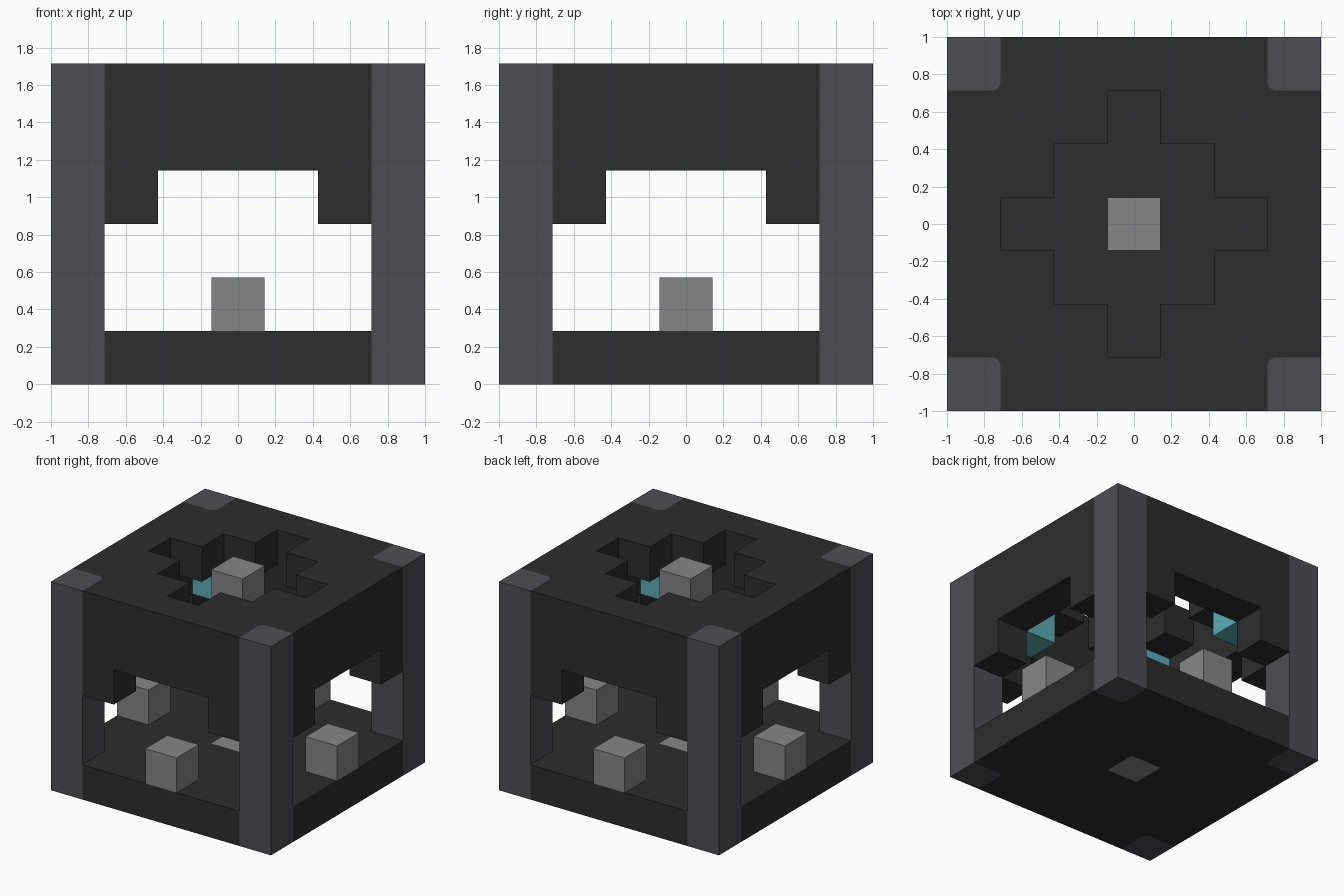
import bpy
import bmesh
from math import pi, cos, sin
from mathutils import Matrix

if "Cube" in bpy.data.objects:
    bpy.data.objects.remove(bpy.data.objects["Cube"], do_unlink=True)

U = 2 / 7  # one cell of the block grid


def material(name, r, g, b):
    m = bpy.data.materials.new(name)
    m.use_nodes = True
    m.diffuse_color = (r, g, b, 1)
    m.node_tree.nodes["Principled BSDF"].inputs["Base Color"].default_value = (r, g, b, 1)
    return m


dark = material("charcoal", 0.026, 0.026, 0.026)
slate = material("slate_grey", 0.076, 0.074, 0.087)
grey = material("mid_grey", 0.238, 0.238, 0.238)
teal = material("teal", 0.1, 0.42, 0.45)

UPRIGHT = Matrix.Rotation(pi / 2, 4, "X")  # turns an xy outline into an xz one


def prism(name, points, low, high, mats, turn=0, base=Matrix(), side=None, caps=None):
    """Extrude an outline, given in cells, between two levels; turn is in quarter turns."""
    side = side or range(len(points))
    caps = caps or [range(len(points))]
    bm = bmesh.new()
    a, b = [[bm.verts.new((x, y, h)) for x, y in points] for h in (low, high)]
    for ring in (a, b):
        for k, cap in enumerate(caps):
            bm.faces.new([ring[i] for i in cap]).material_index = k
    loop = list(side)
    for i, j in zip(loop, loop[1:] + loop[:1]):
        bm.faces.new((a[i], a[j], b[j], b[i]))
    bmesh.ops.transform(bm, verts=bm.verts,
                        matrix=Matrix.Scale(U, 4) @ Matrix.Rotation(turn * pi / 2, 4, "Z") @ base)
    bmesh.ops.recalc_face_normals(bm, faces=bm.faces)
    me = bpy.data.meshes.new(name)
    bm.to_mesh(me)
    bm.free()
    for m in mats:
        me.materials.append(m)
    ob = bpy.data.objects.new(name, me)
    bpy.context.collection.objects.link(ob)
    return ob


def block(name, x, y, z, mat, turn=0):
    """One grid cell centred on x, y and resting on level z."""
    h = 0.5
    prism(name, [(x - h, y - h), (x + h, y - h), (x + h, y + h), (x - h, y + h)],
          z, z + 1, [mat], turn)


# Corner post: square shaft, its end caps painted with one rounded corner
r, steps = 0.15, 6
arc = [(2.5 + r + r * cos(pi + pi / 2 * i / steps), 2.5 + r + r * sin(pi + pi / 2 * i / steps))
       for i in range(steps + 1)]
post = [(3.5, 3.5), (2.5, 3.5)] + arc + [(3.5, 2.5), (2.5, 2.5)]
n = len(post)
post_side = [0, 1, 2, n - 1, n - 3, n - 2]
post_caps = [range(n - 1), list(range(2, n - 2)) + [n - 1]]

# Outlines of the repeated quarter parts
wall = [(-2.5, 3), (-1.5, 3), (-1.5, 4), (1.5, 4), (1.5, 3), (2.5, 3), (2.5, 6), (-2.5, 6)]
floor = [(-2.5, -3.5), (2.5, -3.5), (2.5, -2.5), (0.5, -2.5), (0.5, -0.5), (-2.5, -0.5)]
roof = [(2.5, 2.5), (0.5, 2.5), (0.5, 1.5), (1.5, 1.5), (1.5, 0.5), (2.5, 0.5)]

for q, where in enumerate(("front", "left", "back", "right")):
    prism(where + "_corner_post", post, 0, 6, [slate, dark], q, side=post_side, caps=post_caps)
    prism(where + "_upper_wall", wall, 2.5, 3.5, [dark], q, UPRIGHT)
    prism(where + "_floor", floor, 0, 1, [dark], q)
    prism(where + "_roof", roof, 5, 6, [dark], q)
    block(where + "_doorway_block", 0, -3, 1, grey, q)
    block(where + "_teal_block", 2, 2, 4, teal, q)

# Centre blocks set in the floor and in the roof opening
block("floor_centre_block", 0, 0, 0, grey)
block("roof_centre_block", 0, 0, 5, grey)
